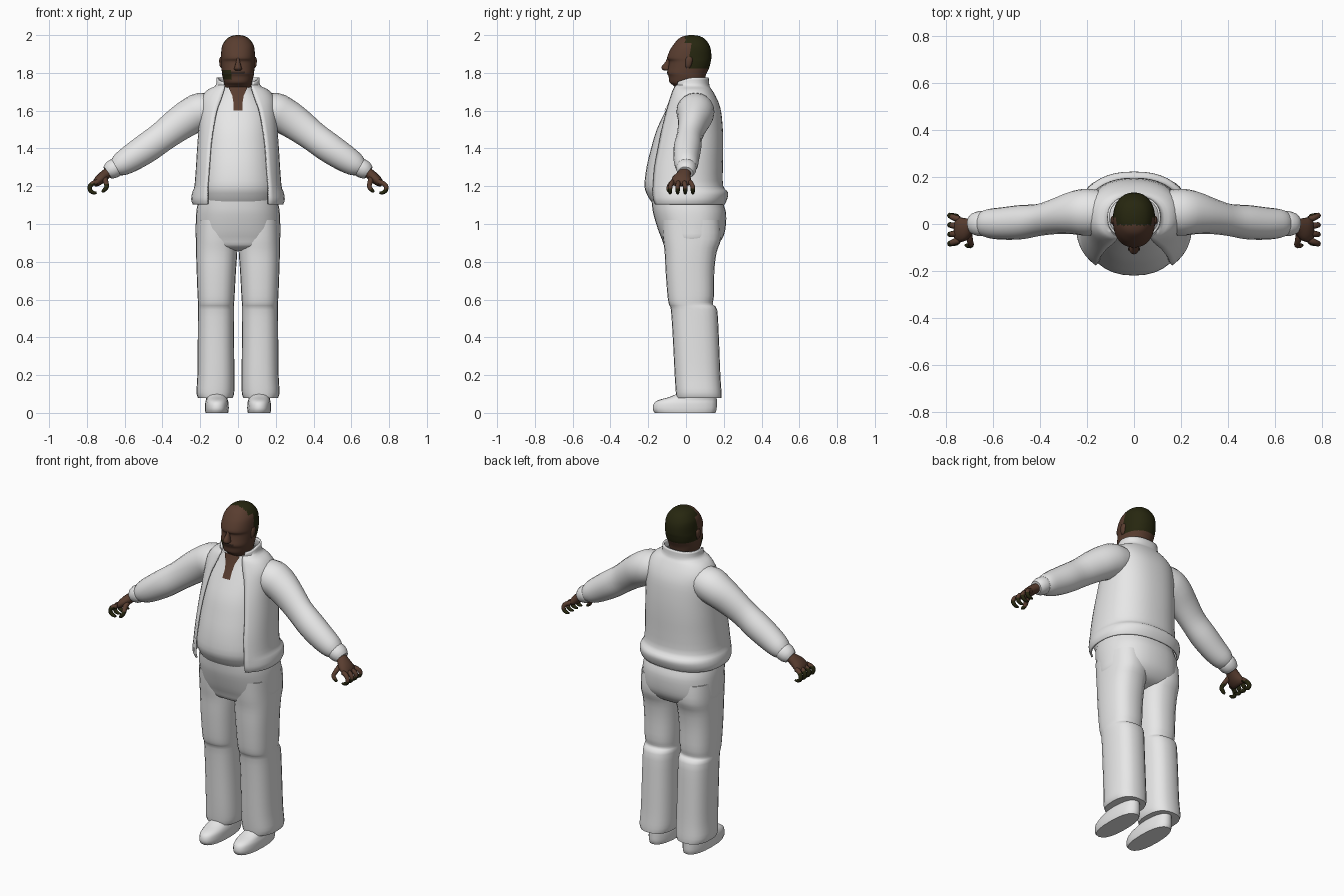
import bpy, bmesh, math
from mathutils import Vector


def material(name, rgb):
    m = bpy.data.materials.new(name)
    m.diffuse_color = (*rgb, 1)
    return m


CLOTH = material("white_cloth", (0.8, 0.8, 0.8))
SKIN = material("brown_skin", (0.10, 0.047, 0.029))
HAIR = material("dark_hair", (0.02, 0.02, 0.005))
LIP = material("dark_brown", (0.035, 0.02, 0.014))


def resample(rows, n=3):
    """Smooth Catmull-Rom interpolation of number rows."""
    out = []
    for i in range(len(rows) - 1):
        p = [rows[max(i - 1, 0)], rows[i], rows[i + 1], rows[min(i + 2, len(rows) - 1)]]
        for k in range(n):
            t = k / n
            out.append([0.5 * (2 * b + (c - a) * t + (2 * a - 5 * b + 4 * c - d) * t * t
                               + (3 * b - a - 3 * c + d) * t ** 3) for a, b, c, d in zip(*p)])
    return out + [list(rows[-1])]


def power(v, p):
    return math.copysign(abs(v) ** p, v)


def skin_rings(name, rings, mats, closed=True, rule=None, angle=50):
    bm = bmesh.new()
    vs = [[bm.verts.new(p) for p in r] for r in rings]
    n = len(vs[0])
    for a, b in zip(vs, vs[1:]):
        for i in range(n if closed else n - 1):
            j = (i + 1) % n
            bm.faces.new((a[i], a[j], b[j], b[i]))
    if closed:
        bm.faces.new(vs[0][::-1])
        bm.faces.new(vs[-1])
    bmesh.ops.recalc_face_normals(bm, faces=bm.faces)
    if rule:
        for f in bm.faces:
            f.material_index = rule(f.calc_center_median())
    me = bpy.data.meshes.new(name)
    bm.to_mesh(me)
    bm.free()
    for m in mats:
        me.materials.append(m)
    ob = bpy.data.objects.new(name, me)
    bpy.context.collection.objects.link(ob)
    bpy.ops.object.select_all(action='DESELECT')
    ob.select_set(True)
    bpy.context.view_layer.objects.active = ob
    bpy.ops.object.shade_smooth_by_angle(angle=math.radians(angle))
    return ob


def stack(name, rows, mats, seg=24, p=0.9, n=3, rule=None):
    """Loft of level rings: z, centre x, half width, front y, back y."""
    rings = []
    for z, cx, rx, yf, yb in resample(rows, n):
        c, r = (yf + yb) / 2, (yb - yf) / 2
        rings.append([(cx + rx * power(math.sin(2 * math.pi * k / seg), p),
                       c - r * power(math.cos(2 * math.pi * k / seg), p), z) for k in range(seg)])
    return skin_rings(name, rings, mats, rule=rule)


def tube(name, rows, mats, seg=16, n=3, rule=None):
    """Loft along a path: x, y, z, half height, half depth."""
    rows = resample(rows, n)
    pts = [Vector(r[:3]) for r in rows]
    rings = []
    for i, r in enumerate(rows):
        d = (pts[min(i + 1, len(pts) - 1)] - pts[max(i - 1, 0)]).normalized()
        side = Vector((0, 1, 0))
        side = (side - d * side.dot(d)).normalized()
        up = d.cross(side)
        rings.append([pts[i] + up * r[3] * math.cos(2 * math.pi * k / seg)
                      + side * r[4] * math.sin(2 * math.pi * k / seg) for k in range(seg)])
    return skin_rings(name, rings, mats, rule=rule)


# head with neck, hair at the back and a beard patch on one cheek
def head_rule(c):
    front = -0.005 if c.z > 1.96 else 0.025 if c.z > 1.89 else 0.01
    if c.z > 1.82 and c.y > front:
        return 1
    if c.x < -0.035 and c.y < -0.02 and 1.765 < c.z < 1.815:
        return 1
    if abs(c.x) < 0.04 and c.y < -0.06 and 1.793 < c.z < 1.81:
        return 2
    return 0


stack("head", [(1.64, 0, .055, -.04, .08), (1.71, 0, .07, -.05, .09), (1.735, 0, .07, -.07, .095),
               (1.75, 0, .074, -.087, .098), (1.78, 0, .082, -.092, .103), (1.80, 0, .085, -.1, .11),
               (1.83, 0, .088, -.094, .124), (1.86, 0, .09, -.09, .131), (1.88, 0, .09, -.1, .134),
               (1.92, 0, .088, -.085, .132), (1.95, 0, .081, -.066, .122), (1.98, 0, .06, -.04, .1),
               (1.995, 0, .034, -.01, .07), (2.0, 0, .008, .02, .04)],
      [SKIN, HAIR, LIP], seg=48, n=4, rule=head_rule)
stack("nose", [(1.812, 0, .012, -.115, -.08), (1.82, 0, .021, -.127, -.08), (1.835, 0, .017, -.128, -.08),
               (1.86, 0, .01, -.108, -.08), (1.88, 0, .007, -.1, -.08)], [SKIN], seg=12)
for s in (-1, 1):
    stack("ear", [(1.825, s * .085, .005, .0, .02), (1.84, s * .088, .01, -.003, .028),
                  (1.87, s * .09, .01, -.003, .035), (1.885, s * .09, .004, .005, .028)], [SKIN], seg=10)

# shirt over a round belly
SHIRT = [(1.12, 0, .2, -.185, .17), (1.15, 0, .206, -.203, .17), (1.2, 0, .21, -.22, .17),
         (1.3, 0, .2, -.209, .17), (1.4, 0, .19, -.185, .165), (1.5, 0, .18, -.155, .165),
         (1.6, 0, .165, -.108, .15), (1.68, 0, .115, -.07, .12), (1.725, 0, .072, -.055, .095)]
stack("shirt", SHIRT, [CLOTH], seg=32)

# open neckline: narrow skin plate following the shirt front
plate = []
for z, w in ((1.60, .025), (1.64, .024), (1.68, .03), (1.705, .042), (1.725, .05)):
    row = min(resample(SHIRT, 12), key=lambda r: abs(r[0] - z))
    plate.append([(w * t, row[3] - .006 + .14 * (w * t) ** 2 / .05, z) for t in (-1, -.5, 0, .5, 1)])
skin_rings("neckline", plate, [SKIN], closed=False)

# open jacket: z, half width, front y, back y, half opening
rings = []
for z, rx, yf, yb, ox in resample([
        (1.105, .235, -.2, .2, .16), (1.13, .243, -.208, .212, .16), (1.165, .238, -.214, .218, .16),
        (1.2, .226, -.217, .192, .16), (1.3, .218, -.206, .19, .152), (1.4, .212, -.183, .192, .145),
        (1.5, .205, -.155, .19, .132), (1.6, .2, -.118, .18, .112), (1.66, .192, -.092, .16, .09),
        (1.705, .16, -.075, .135, .075), (1.73, .115, -.068, .12, .07), (1.775, .108, -.058, .115, .075)]):
    p, c, r = .85, (yf + yb) / 2, (yb - yf) / 2
    a = math.asin((ox / rx) ** (1 / p))
    ts = [a + (2 * math.pi - 2 * a) * k / 36 for k in range(37)]
    rings.append([(rx * power(math.sin(t), p), c - r * power(math.cos(t), p),
                   z - (.03 * max(math.cos(t), 0) if z > 1.74 else 0)) for t in ts])
jacket = skin_rings("jacket", rings, [CLOTH], closed=False)
sol = jacket.modifiers.new("thickness", 'SOLIDIFY')
sol.thickness = .01
sol.offset = 0

# trouser seat
stack("trouser_seat", [(1.16, 0, .2, -.185, .18), (1.1, 0, .215, -.18, .2), (1.05, 0, .222, -.172, .213),
                       (.97, 0, .224, -.148, .208), (.92, 0, .222, -.128, .19), (.88, 0, .19, -.11, .15),
                       (.86, 0, .09, -.06, .08)], [CLOTH], seg=32, p=.85)

for s in (-1, 1):
    # trouser leg
    stack("trouser_leg", [(1.02, s * .115, .105, -.13, .18), (.92, s * .113, .109, -.122, .185),
                          (.85, s * .113, .109, -.113, .162), (.75, s * .115, .104, -.108, .15),
                          (.62, s * .116, .098, -.098, .148), (.575, s * .116, .095, -.09, .142),
                          (.545, s * .116, .096, -.08, .165), (.4, s * .117, .096, -.07, .174),
                          (.2, s * .117, .098, -.06, .182), (.11, s * .12, .1, -.054, .188),
                          (.08, s * .12, .092, -.05, .188)], [CLOTH], p=.8)
    # shoe
    stack("shoe", [(0, s * .112, .06, -.165, .155), (.02, s * .112, .063, -.176, .162),
                   (.05, s * .112, .062, -.17, .163), (.068, s * .112, .058, -.145, .163),
                   (.085, s * .114, .055, -.085, .162), (.11, s * .115, .05, -.03, .158)],
          [CLOTH], seg=20, p=.85)
    # sleeve and cuff
    tube("sleeve", [(s * .1, .05, 1.615, .075, .085), (s * .19, .05, 1.598, .098, .1),
                    (s * .25, .048, 1.57, .096, .094), (s * .32, .035, 1.524, .089, .078),
                    (s * .4, .018, 1.463, .08, .068), (s * .48, .008, 1.405, .079, .073),
                    (s * .56, .002, 1.352, .073, .069), (s * .62, .002, 1.315, .062, .062),
                    (s * .65, .002, 1.298, .046, .05)], [CLOTH], seg=20)
    tube("cuff", [(s * .635, .002, 1.306, .044, .048), (s * .65, .002, 1.298, .05, .054),
                  (s * .675, .0, 1.283, .047, .05), (s * .692, -.002, 1.272, .036, .04)], [CLOTH])
    # palm, thumb and curled fingers with darker tips
    tube("palm", [(s * .67, -.003, 1.284, .026, .032), (s * .7, -.01, 1.263, .027, .036),
                  (s * .73, -.022, 1.237, .027, .052), (s * .752, -.025, 1.216, .02, .052),
                  (s * .762, -.025, 1.207, .01, .042)], [SKIN], seg=14)

    def tip(c):
        return 1 if c.z < (1.215 if c.x < 0 else 1.185) else 0

    for k in range(4):
        y = -.07 + .03 * k
        y2 = -.084 + .04 * k
        tube("finger", [(s * .745, y, 1.222, .014, .014), (s * .77, (y + y2) / 2, 1.214, .013, .013),
                        (s * .785, y2, 1.196, .012, .012), (s * .78, y2, 1.175, .011, .011),
                        (s * .762, y2, 1.165, .009, .009), (s * .748, y2, 1.166, .005, .005)],
             [SKIN, HAIR], seg=8, rule=tip)
    tube("thumb", [(s * .705, -.035, 1.245, .015, .015), (s * .70, -.07, 1.222, .014, .014),
                   (s * .695, -.09, 1.198, .012, .012), (s * .71, -.092, 1.178, .01, .01),
                   (s * .72, -.09, 1.17, .005, .005)], [SKIN, HAIR], seg=8, rule=tip)
